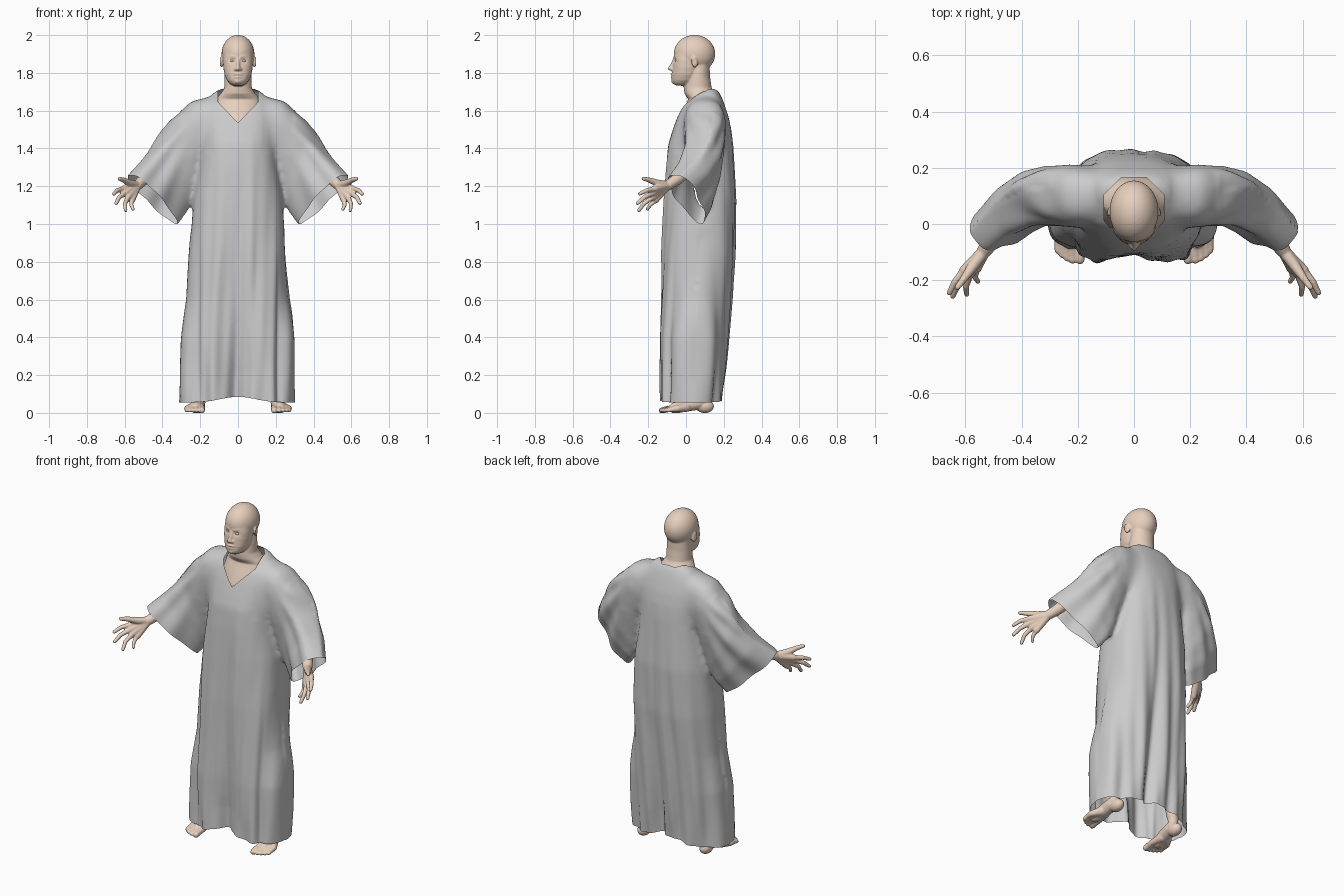
import bpy, bmesh, math
from mathutils import Vector, Matrix

if "Cube" in bpy.data.objects:
    bpy.data.objects.remove(bpy.data.objects["Cube"])

skin = bpy.data.materials.new("skin")
skin.diffuse_color = (0.80, 0.63, 0.51, 1)
skin.use_nodes = True
skin.node_tree.nodes["Principled BSDF"].inputs["Base Color"].default_value = skin.diffuse_color


# ---------- helpers ----------
def loft(bm, rings):
    """Closed solid through a list of equal-length point rings."""
    vs = [[bm.verts.new(p) for p in r] for r in rings]
    n = len(vs[0])
    for a, b in zip(vs, vs[1:]):
        for i in range(n):
            bm.faces.new((a[i], a[(i + 1) % n], b[(i + 1) % n], b[i]))
    bm.faces.new(vs[0])
    bm.faces.new(vs[-1])


def oval(z, rx, yf, yb, e=2.0, n=48):
    """Horizontal superellipse section from half width, front y and back y."""
    pts = []
    for i in range(n):
        a = 2 * math.pi * i / n
        c, s = math.cos(a), math.sin(a)
        x = math.copysign(abs(c) ** (2 / e), c) * rx
        y = math.copysign(abs(s) ** (2 / e), s) * (yb - yf) / 2 + (yb + yf) / 2
        pts.append(Vector((x, y, z)))
    return pts


def tube(bm, path, n=16):
    """Round-ended tube along (x, y, z, radius) points."""
    p = [Vector(q[:3]) for q in path]
    rad = [q[3] for q in path]
    rows = []
    for i in range(len(p)):
        t = (p[min(i + 1, len(p) - 1)] - p[max(i - 1, 0)]).normalized()
        steps = [(0, 1)]
        if i == 0:
            steps = [(-.95, .3), (-.6, .8)] + steps
        if i == len(p) - 1:
            steps = steps + [(.6, .8), (.95, .3)]
        q = t.to_track_quat('Z', 'Y')
        for off, k in steps:
            rows.append([p[i] + t * off * rad[i] + q @ Vector((math.cos(a), math.sin(a), 0)) * rad[i] * k
                         for a in (2 * math.pi * j / n for j in range(n))])
    loft(bm, rows)


def ball(bm, c, r, rz=0.0, rx=0.0):
    m = Matrix.Translation(c) @ Matrix.Rotation(rz, 4, 'Z') @ Matrix.Rotation(rx, 4, 'X') @ Matrix.Diagonal((*r, 1))
    bmesh.ops.create_uvsphere(bm, u_segments=32, v_segments=20, radius=1, matrix=m)


def mirror(bm):
    d = bmesh.ops.duplicate(bm, geom=bm.verts[:] + bm.edges[:] + bm.faces[:])
    for v in d["geom"]:
        if isinstance(v, bmesh.types.BMVert):
            v.co.x *= -1


def finish(name, bm, mat=None):
    me = bpy.data.meshes.new(name)
    bmesh.ops.recalc_face_normals(bm, faces=bm.faces[:])
    bm.to_mesh(me)
    bm.free()
    ob = bpy.data.objects.new(name, me)
    bpy.context.collection.objects.link(ob)
    if mat:
        me.materials.append(mat)
    for f in me.polygons:
        f.use_smooth = True
    return ob


def fuse(name, bm, voxel, smooth, edit, mat=None):
    """Melt overlapping solids into one skin, then edit the result."""
    ob = finish(name + "_blank", bm)
    m = ob.modifiers.new("melt", 'REMESH')
    m.mode, m.voxel_size = 'VOXEL', voxel
    s = ob.modifiers.new("soften", 'SMOOTH')
    s.factor, s.iterations = 0.5, smooth
    dg = bpy.context.evaluated_depsgraph_get()
    out = bmesh.new()
    me = bpy.data.meshes.new_from_object(ob.evaluated_get(dg))
    out.from_mesh(me)
    bpy.data.objects.remove(ob)
    bpy.data.meshes.remove(me)
    out.normal_update()
    edit(out)
    return finish(name, out, mat)


def cut(bm, planes, region, remove):
    """Slice the faces of a region by planes, then remove some of them."""
    for co, no in planes:
        fs = [f for f in bm.faces if region(f.calc_center_median())]
        es = {e for f in fs for e in f.edges}
        vs = {v for f in fs for v in f.verts}
        bmesh.ops.bisect_plane(bm, geom=list(vs) + list(es) + fs, plane_co=co, plane_no=no)
    dead = [f for f in bm.faces if remove(f.calc_center_median())]
    bmesh.ops.delete(bm, geom=dead, context='FACES')


def ramp(a, b, x):
    t = min(1, max(0, (x - a) / (b - a)))
    return t * t * (3 - 2 * t)


def bump(x, c, w):
    return math.exp(-((x - c) / w) ** 2)


# ---------- robe ----------
bm = bmesh.new()
sleeve = [((-.08, .10, 1.685), (-.08, .10, 1.35), .09), ((-.245, .10, 1.655), (-.17, .10, 1.32), .115),
          ((-.335, .095, 1.565), (-.20, .105, 1.22), .11), ((-.415, .075, 1.458), (-.235, .115, 1.13), .10),
          ((-.495, .015, 1.34), (-.275, .115, 1.06), .092), ((-.56, -.06, 1.255), (-.325, .09, .995), .08)]
across = Vector((.7, -.68, -.15)).normalized()
cuff_n = (Vector(sleeve[-1][1]) - Vector(sleeve[-1][0])).cross(across).normalized()
rows = []
for i, (T, B, w) in enumerate(sleeve):
    T, B, k = Vector(T), Vector(B), (i / 5) ** 1.5
    W = Vector((0, -1, 0)).lerp(across, k).normalized()
    rows.append([T.lerp(B, ((1 - math.cos(a)) / 2) ** (1.35 + .4 * k)) + W * w * math.sin(a)
                 for a in (2 * math.pi * j / 40 for j in range(40))])
rows.append([p + cuff_n * .06 for p in rows[-1]])
loft(bm, rows)
mirror(bm)
body = [(-.06, .30, -.135, .185), (.06, .30, -.135, .19), (.39, .295, -.14, .22), (.6, .268, -.135, .24),
        (.85, .255, -.130, .262), (1.13, .235, -.117, .268), (1.3, .21, -.107, .258), (1.42, .20, -.095, .25),
        (1.5, .205, -.07, .24), (1.57, .21, -.045, .225), (1.63, .20, -.017, .205), (1.67, .16, .025, .19),
        (1.705, .115, .07, .172), (1.72, .08, .09, .15)]
loft(bm, [oval(*r, e=2.5) for r in body])


def tailor(bm):
    # soften the shoulder seams
    seam = [v for v in bm.verts if v.co.z > 1.38 and .13 < abs(v.co.x) < .30]
    for _ in range(20):
        bmesh.ops.smooth_vert(bm, verts=seam, factor=.5, use_axis_x=True, use_axis_y=True, use_axis_z=True)
    # hem, cuffs and V neck
    cut(bm, [((0, 0, .055), (0, 0, 1))], lambda c: c.z < .2, lambda c: c.z < .055)
    for s in (-1, 1):
        n = Vector((-cuff_n.x * s, cuff_n.y, cuff_n.z))
        p = Vector((.325 * s, .09, .995))
        arm = lambda c: c.x * s > .262 and c.z > .90
        cut(bm, [(p, n)], arm, lambda c: arm(c) and (c - p).dot(n) > 0)
    neck = [((0, 0, 1.535), (1, 0, -.95)), ((0, 0, 1.535), (1, 0, .95)), ((.107, 0, 0), (1, 0, 0)),
            ((-.107, 0, 0), (1, 0, 0)), ((0, .165, 0), (0, 1, 0)), ((0, .21, 0), (1, 1, 0)), ((0, .21, 0), (-1, 1, 0))]
    cut(bm, neck, lambda c: c.z > 1.5 and abs(c.x) < .2,
        lambda c: abs(c.x) < min(.107, .95 * (c.z - 1.535)) and c.y < .165 and abs(c.x) + c.y < .21)
    # folds
    bm.normal_update()
    moves = []
    for v in bm.verts:
        x, y, z = v.co
        X, ny = abs(x), v.normal.y
        t = min(1, max(0, (1.5 - z) / 1.3))
        arm = ramp(.2, .27, X) * ramp(.92, 1.0, z)
        d = t * (.008 * math.sin(42 * x + 1.5 * math.sin(4 * z) + (0 if ny < 0 else 1.3))
                 + .005 * math.sin(80 * x - 3 * z))
        if ny < 0:
            d += ny * (.065 * t * t * bump(x, .0, .055) + .015 * t * bump(X, .215, .015))
            d -= ny * .012 * t * bump(x, .075, .02)
        else:
            d -= ny * .04 * t * bump(x, .04, .03)
        ang = math.atan2(1.68 - z, X - .12)
        fold = .008 * ramp(.25, .42, X) * math.sin(24 * ang + (1 if ny < 0 else 0))
        moves.append((v, v.normal * (d * (1 - arm) + fold * arm)))
    for v, m in moves:
        v.co += m
        v.co.z += .03 * bump(v.co.x, 0, .13) * (1 - ramp(.05, .3, v.co.z))


fuse("robe", bm, .0125, 12, tailor)

# ---------- head and neck ----------
bm = bmesh.new()
ball(bm, (0, .045, 1.90), (.087, .11, .101))
face = [(1.93, .072, -.055, .08), (1.87, .079, -.066, .08), (1.83, .078, -.070, .08), (1.79, .071, -.075, .075),
        (1.76, .058, -.075, .06), (1.742, .042, -.068, .03), (1.732, .022, -.05, 0)]
loft(bm, [oval(*r, e=2.15) for r in face])
trunk = [(1.84, .068, .02, .125), (1.78, .071, .0, .127), (1.72, .073, -.012, .136), (1.69, .092, -.008, .155),
         (1.66, .12, .012, .165), (1.60, .135, -.015, .18), (1.54, .13, -.04, .19), (1.50, .12, -.045, .19)]
loft(bm, [oval(*r) for r in trunk])
tube(bm, [(0, -.062, 1.872, .008), (0, -.075, 1.84, .009), (0, -.085, 1.823, .0115)])  # nose
ball(bm, (0, -.071, 1.792), (.025, .012, .006))  # lips
ball(bm, (0, -.070, 1.778), (.021, .012, .006))
ball(bm, (0, -.064, 1.757), (.022, .015, .014))  # chin
for s in (-1, 1):
    ball(bm, (.013 * s, -.074, 1.819), (.008, .010, .008))  # nostrils
    tube(bm, [(.014 * s, -.059, 1.884, .008), (.035 * s, -.051, 1.888, .008), (.055 * s, -.035, 1.882, .008)])
    ball(bm, (.048 * s, -.033, 1.838), (.018, .02, .014))  # cheekbones
    ball(bm, (.088 * s, .045, 1.857), (.009, .018, .030), .4 * s, .15)  # ears


def carve_face(bm):
    for v in bm.verts:
        x, y, z = v.co
        if y < -.02:
            v.co.y += .008 * bump(abs(x), .031, .016) * bump(z, 1.865, .012)
            v.co.y += .004 * bump(x, 0, .026) * bump(z, 1.785, .0035)
        if abs(x) > .09:
            v.co.x -= math.copysign(.005, x) * bump(y, .043, .008) * bump(z, 1.862, .013)


fuse("head", bm, .005, 4, carve_face, skin)

bm = bmesh.new()
ball(bm, (-.031, -.0475, 1.863), (.014, .0105, .008), -.3)
mirror(bm)
finish("eyelids", bm, skin)

# ---------- forearms and hands ----------
bm = bmesh.new()
wrist = (-.532, -.095, 1.205)
tube(bm, [(-.40, .08, 1.37, .04), (-.42, .06, 1.33, .04), (-.50, -.05, 1.235, .031), (*wrist, .027)])
fingers = [((-.605, -.165, 1.187), (-.638, -.207, 1.178), (-.657, -.245, 1.160), .0118),
           ((-.597, -.175, 1.165), (-.630, -.222, 1.140), (-.645, -.257, 1.110), .0120),
           ((-.582, -.175, 1.143), (-.598, -.222, 1.108), (-.595, -.250, 1.072), .0115),
           ((-.562, -.162, 1.126), (-.565, -.190, 1.100), (-.555, -.205, 1.078), .0105)]
for k, m, t, r in fingers:
    tube(bm, [(*wrist, .022), (*k, .0175)])
    tube(bm, [(*k, r * 1.2), (*m, r), (*t, r * .85)])
tube(bm, [(*wrist, .022), (-.572, -.148, 1.215, .020), (-.605, -.195, 1.233, .0135), (-.628, -.225, 1.240, .0105)])
mirror(bm)
fuse("hands", bm, .0045, 3, lambda b: None, skin)

# ---------- legs and feet ----------
bm = bmesh.new()
tube(bm, [(-.145, .06, .60, .06), (-.155, .06, .52, .06), (-.19, .085, .33, .058), (-.208, .085, .12, .035),
          (-.208, .085, .06, .036)])
ball(bm, (-.207, .10, .035), (.034, .048, .036))
tube(bm, [(-.21, .07, .055, .038), (-.215, .0, .042, .036), (-.223, -.06, .026, .030)])
for x, y, r in ((-.192, -.127, .017), (-.219, -.130, .012), (-.239, -.122, .0115), (-.257, -.110, .011), (-.272, -.095, .011)):
    tube(bm, [(x * .4 - .128, .0, .03, .026), (x + .002, y + .05, .023, .017), (x, y + .02, .018, r), (x, y, .013, r)])
mirror(bm)


def flatten_soles(bm):
    for v in bm.verts:
        v.co.z = max(v.co.z, 0)


fuse("feet", bm, .005, 2, flatten_soles, skin)
